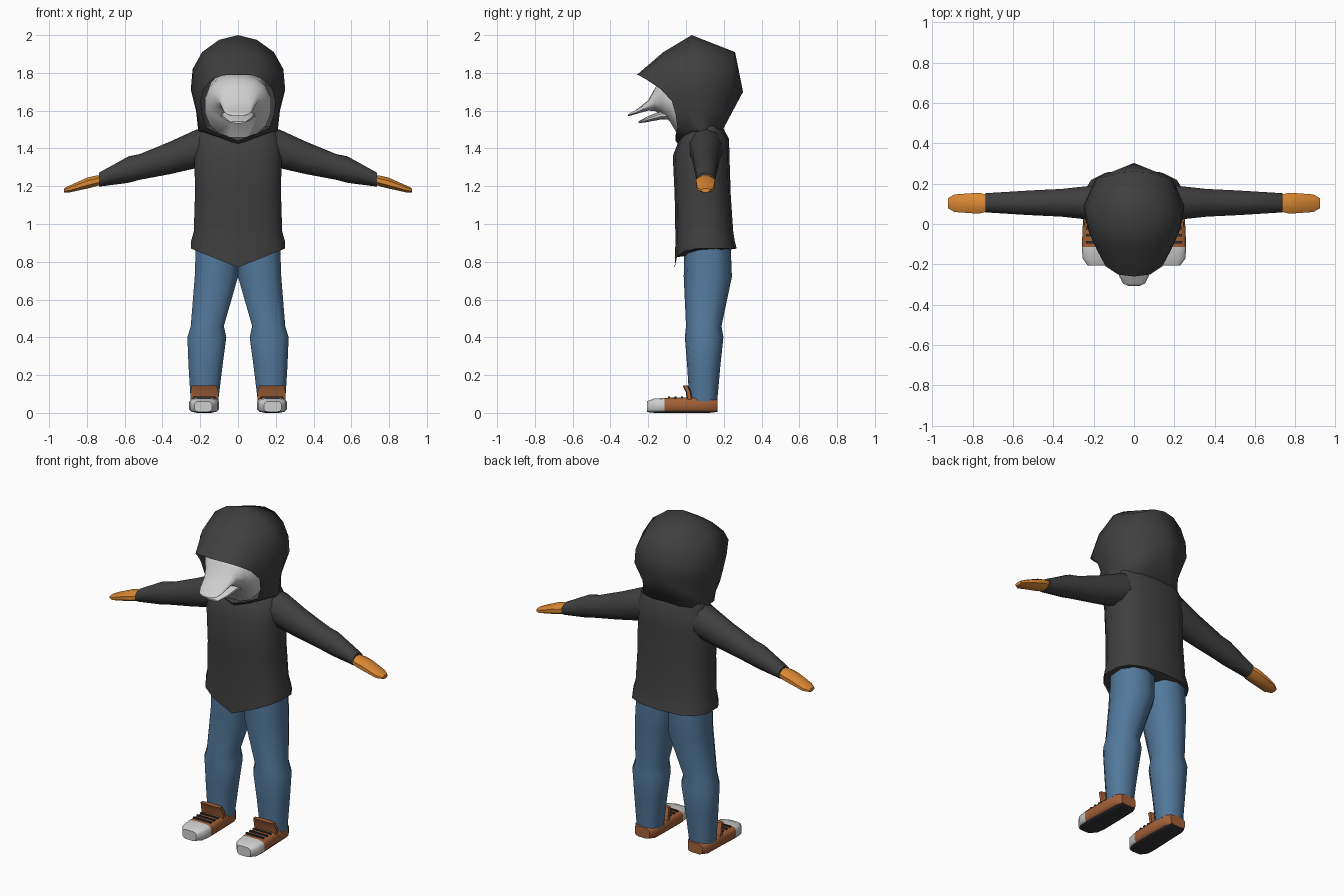
import bpy, bmesh, math
from mathutils import Vector


def material(name, rgb):
    m = bpy.data.materials.new(name)
    m.diffuse_color = (*rgb, 1)
    return m


CHARCOAL = material("charcoal cloth", (0.05, 0.05, 0.05))
DENIM = material("blue denim", (0.085, 0.19, 0.33))
GREY = material("light grey", (0.62, 0.62, 0.62))
ORANGE = material("orange", (0.72, 0.25, 0.035))
BROWN = material("brown leather", (0.37, 0.12, 0.04))
DARK = material("dark rubber", (0.035, 0.035, 0.04))


def oval(n, power):
    """Unit superellipse points; a power below 1 gives a boxier outline."""
    pts = []
    for i in range(n):
        a = math.tau * (i + 0.5) / n
        c, s = math.cos(a), math.sin(a)
        pts.append((math.copysign(abs(c) ** power, c), math.copysign(abs(s) ** power, s)))
    return pts


def loft(name, rings, mats, cap=True, angle=50, rule=None):
    """Skin a list of closed rings of points."""
    bm = bmesh.new()
    vs = [[bm.verts.new(p) for p in ring] for ring in rings]
    n = len(vs[0])
    for a, b in zip(vs, vs[1:]):
        for i in range(n):
            j = (i + 1) % n
            bm.faces.new((a[i], a[j], b[j], b[i]))
    if cap:
        bm.faces.new(vs[0])
        bm.faces.new(vs[-1])
    bmesh.ops.remove_doubles(bm, verts=bm.verts, dist=0.0005)
    bmesh.ops.recalc_face_normals(bm, faces=bm.faces)
    bm.normal_update()
    if rule:
        for f in bm.faces:
            f.material_index = rule(f.calc_center_median(), f.normal)
    me = bpy.data.meshes.new(name)
    bm.to_mesh(me)
    bm.free()
    for m in mats:
        me.materials.append(m)
    ob = bpy.data.objects.new(name, me)
    bpy.context.collection.objects.link(ob)
    bpy.ops.object.select_all(action='DESELECT')
    ob.select_set(True)
    bpy.context.view_layer.objects.active = ob
    bpy.ops.object.shade_smooth_by_angle(angle=math.radians(angle))
    return ob


def level_ring(z, x0, x1, y0, y1, n=12, power=0.75):
    return [Vector(((x0 + x1) / 2 + (x1 - x0) / 2 * u / math.cos(math.pi / n) ** power,
                    (y0 + y1) / 2 + (y1 - y0) / 2 * v, z)) for u, v in oval(n, power)]


def depth_ring(y, cx, rx, z0, z1, n=14, power=0.9):
    return [Vector((cx + rx * u, y, (z0 + z1) / 2 + (z1 - z0) / 2 * v))
            for u, v in oval(n, power)]


def side_ring(x, y, z, ry, rz, n=8, power=1.0):
    return [Vector((x, y + ry * u, z + rz * v)) for u, v in oval(n, power)]


# Sweatshirt body, with a hem that dips to a point at the front
body = [level_ring(z, -r, r, a, b, 14) for z, r, a, b in (
    (0.87, 0.25, -0.06, 0.268), (0.91, 0.248, -0.058, 0.258), (0.96, 0.234, -0.056, 0.25),
    (1.15, 0.228, -0.06, 0.237), (1.36, 0.23, -0.07, 0.23),
    (1.45, 0.222, -0.035, 0.228), (1.52, 0.195, 0.03, 0.19))]
for k, amount in ((0, 1), (1, 0.8), (2, 0.4)):
    for p in body[k]:
        if p.y < 0.12:
            p.z -= 0.1 * amount * max(0, 1 - abs(p.x) / 0.25)
loft("sweatshirt_body", body, [CHARCOAL])

# Hood: half loops from crown to throat, mirrored, running from opening to back
half_loops = [
    [(0, -.26, 1.79), (.08, -.25, 1.787), (.14, -.21, 1.765), (.18, -.135, 1.715),
     (.198, -.075, 1.65), (.19, -.055, 1.58), (.165, -.045, 1.51), (.08, -.055, 1.47), (0, -.055, 1.44)],
    [(0, -.12, 1.91), (.09, -.12, 1.895), (.17, -.1, 1.86), (.22, -.05, 1.79),
     (.235, 0, 1.68), (.215, .01, 1.59), (.205, .02, 1.50), (.1, -.035, 1.46), (0, -.04, 1.42)],
    [(0, .03, 2.0), (.1, .03, 1.975), (.19, .05, 1.91), (.24, .07, 1.82),
     (.25, .09, 1.71), (.222, .09, 1.6), (.21, .09, 1.49), (.1, .09, 1.45), (0, .09, 1.44)],
    [(0, .26, 1.91), (.07, .255, 1.90), (.14, .235, 1.865), (.18, .23, 1.79),
     (.19, .225, 1.70), (.17, .175, 1.58), (.17, .17, 1.49), (.1, .19, 1.49), (0, .195, 1.5)],
    [(0, .302, 1.70)] * 9]
hood = [[Vector(p) for p in h] + [Vector((-x, y, z)) for x, y, z in h[-2:0:-1]]
        for h in half_loops]
loft("hood", hood, [CHARCOAL], cap=False, angle=60)

# Face flowing into the upper bill, then the lower bill
loft("head_and_upper_bill", [depth_ring(y, 0, r, a, b, 16) for y, r, a, b in (
    (0.10, 0.17, 1.47, 1.82), (-0.035, 0.178, 1.455, 1.80), (-0.085, 0.165, 1.54, 1.785),
    (-0.13, 0.135, 1.58, 1.765), (-0.165, 0.105, 1.597, 1.72), (-0.20, 0.088, 1.60, 1.655),
    (-0.26, 0.074, 1.583, 1.607), (-0.295, 0.055, 1.573, 1.588),
    (-0.306, 0.03, 1.572, 1.58))], [GREY], angle=60)
loft("lower_bill", [depth_ring(y, 0, r, a, b, 12) for y, r, a, b in (
    (-0.04, 0.10, 1.55, 1.60), (-0.13, 0.088, 1.553, 1.60),
    (-0.20, 0.07, 1.54, 1.572), (-0.252, 0.04, 1.533, 1.543))], [GREY])


def shoe_colour(c, n):
    if n.z < -0.8:
        return 2
    return 1 if c.y < -0.115 else 0


for s, side in ((1, "left"), (-1, "right")):
    # Sleeve and mitten-like hand
    loft(side + "_sleeve", [side_ring(s * x, y, z, ry, rz, 10) for x, y, z, ry, rz in (
        (0.10, 0.10, 1.42, 0.10, 0.10), (0.22, 0.105, 1.398, 0.088, 0.102),
        (0.36, 0.105, 1.35, 0.072, 0.086), (0.52, 0.105, 1.302, 0.064, 0.068),
        (0.58, 0.105, 1.288, 0.06, 0.07), (0.735, 0.105, 1.235, 0.05, 0.037))], [CHARCOAL])
    loft(side + "_hand", [side_ring(s * x, 0.103, z, ry, rz, 8) for x, z, ry, rz in (
        (0.71, 1.238, 0.04, 0.026), (0.76, 1.226, 0.054, 0.031), (0.80, 1.216, 0.054, 0.031),
        (0.89, 1.186, 0.047, 0.02), (0.922, 1.178, 0.026, 0.011))], [ORANGE], angle=35)

    # Trouser leg with a knee bulge
    loft(side + "_trouser_leg", [
        level_ring(z, s * x0, s * x1, y0, y1, 10, 0.85) for z, x0, x1, y0, y1 in (
            (0.92, -0.005, 0.222, -0.01, 0.235), (0.72, 0.0, 0.229, -0.012, 0.243),
            (0.46, 0.075, 0.25, 0.0, 0.188), (0.40, 0.062, 0.268, -0.006, 0.198),
            (0.25, 0.082, 0.262, 0.006, 0.182), (0.06, 0.105, 0.25, 0.018, 0.165))], [DENIM])

    # Shoe with pale toe cap and dark sole
    loft(side + "_shoe", [
        depth_ring(y, s * cx, r, a, b, 12, 0.5) for y, cx, r, a, b in (
            (0.167, 0.178, 0.05, 0.005, 0.07), (0.13, 0.178, 0.072, 0, 0.082),
            (0.02, 0.178, 0.076, 0, 0.084), (-0.115, 0.18, 0.08, 0, 0.08),
            (-0.17, 0.182, 0.074, 0, 0.076), (-0.206, 0.184, 0.046, 0.004, 0.062))],
        [BROWN, GREY, DARK], angle=40, rule=shoe_colour)

    # Tongue leaning forward above the shoe
    loft(side + "_shoe_tongue", [
        level_ring(z, s * (0.178 - r), s * (0.178 + r), y - 0.014, y + 0.016, 8, 0.5)
        for z, r, y in ((0.07, 0.074, 0.018), (0.11, 0.074, 0.012), (0.145, 0.066, -0.004))],
        [BROWN], angle=40)

    # Laces across the instep
    for i in range(3):
        y = -0.09 + 0.034 * i
        loft(f"{side}_lace_{i + 1}", [
            level_ring(z, s * 0.118, s * 0.238, y - 0.006, y + 0.006, 4, 0.3)
            for z in (0.08, 0.088)], [DARK], angle=30)
